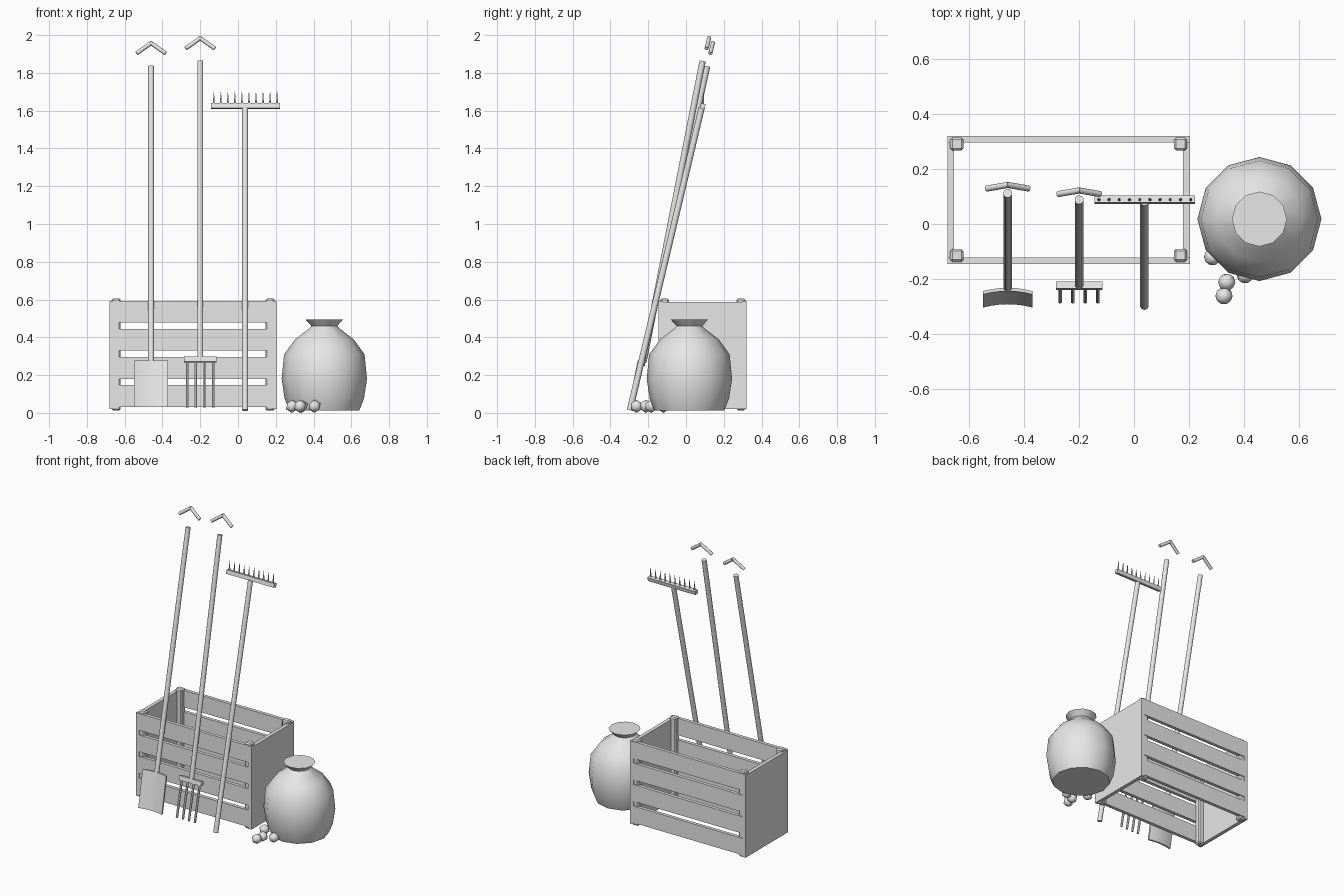
import bpy, bmesh, math
from mathutils import Vector, Matrix

if "Cube" in bpy.data.objects:
    bpy.data.objects.remove(bpy.data.objects["Cube"])

gray = bpy.data.materials.new("plain gray")
gray.diffuse_color = (0.8, 0.8, 0.8, 1)
gray.use_nodes = True
gray.node_tree.nodes["Principled BSDF"].inputs["Base Color"].default_value = gray.diffuse_color


def finish(name, bm, smooth=None):
    bmesh.ops.recalc_face_normals(bm, faces=bm.faces)
    mesh = bpy.data.meshes.new(name)
    bm.to_mesh(mesh)
    bm.free()
    mesh.materials.append(gray)
    ob = bpy.data.objects.new(name, mesh)
    bpy.context.collection.objects.link(ob)
    if smooth:
        bpy.ops.object.select_all(action='DESELECT')
        ob.select_set(True)
        bpy.context.view_layer.objects.active = ob
        bpy.ops.object.shade_smooth_by_angle(angle=math.radians(smooth))
    return ob


def box(name, lo, hi, tilt=0, bevel=0):
    lo, hi = Vector(lo), Vector(hi)
    m = (Matrix.Translation((lo + hi) / 2) @ Matrix.Rotation(-tilt, 4, 'X')
         @ Matrix.Diagonal((*(hi - lo), 1)))
    bm = bmesh.new()
    bmesh.ops.create_cube(bm, size=1, matrix=m)
    if bevel:
        bmesh.ops.bevel(bm, geom=bm.edges[:], offset=bevel, segments=1, affect='EDGES')
    return finish(name, bm)


def rod(name, a, b, r1, r2=None, sides=10):
    a, b = Vector(a), Vector(b)
    d = b - a
    m = Matrix.Translation((a + b) / 2) @ d.to_track_quat('Z', 'Y').to_matrix().to_4x4()
    bm = bmesh.new()
    bmesh.ops.create_cone(bm, cap_ends=True, segments=sides, radius1=r1,
                          radius2=r1 if r2 is None else r2, depth=d.length, matrix=m)
    return finish(name, bm, 50)


# Open crate: slatted front and back, solid ends, corner posts
for side, y in (("front", -0.145), ("back", 0.297)):
    for i in range(4):
        z = 0.032 + i * 0.1485
        box(f"{side}_slat_{i}", (-0.68, y, z), (0.204, y + 0.023, z + 0.116))
for side, x in (("left", -0.68), ("right", 0.179)):
    box(f"{side}_end_panel", (x, -0.145, 0.02), (x + 0.025, 0.32, 0.588))
    for end, y in (("front", -0.138), ("back", 0.268)):
        px = -0.67 if side == "left" else 0.145
        box(f"{side}_{end}_post", (px, y, 0.013), (px + 0.049, y + 0.047, 0.605), bevel=0.008)

# Spade and fork handles with angled grips above them
LEAN = math.atan(0.22)


def tool(name, x, bottom, top, apex):
    rod(name + "_handle", (x, *bottom), (x, *top), 0.0165)
    peak = Vector((x, *apex))
    for s in (-1, 1):
        rod(f"{name}_grip_{s}", peak - Vector((s * 0.005, 0, 0)),
            peak + Vector((s * 0.077, -0.014, -0.058)), 0.011, sides=8)


tool("spade", -0.46, (-0.235, 0.25), (0.112, 1.835), (0.143, 1.961))
tool("fork", -0.20, (-0.225, 0.27), (0.088, 1.863), (0.123, 1.987))

# Spade blade: gently dished plate
bm = bmesh.new()
n = 6
rows = []
for z, y in ((0.03, -0.284), (0.278, -0.236)):
    for t in (0, 0.012):
        rows.append([bm.verts.new((-0.46 + 0.09 * u, y - t - 0.012 * (u * u - 0.3), z))
                     for u in (2 * i / n - 1 for i in range(n + 1))])
for a, b in ((0, 1), (1, 3), (3, 2), (2, 0)):
    for i in range(n):
        bm.faces.new((rows[a][i], rows[a][i + 1], rows[b][i + 1], rows[b][i]))
for i in (0, n):
    bm.faces.new([rows[k][i] for k in (0, 1, 3, 2)])
finish("spade_blade", bm, 40)

# Fork head
box("fork_crossbar", (-0.285, -0.238, 0.268), (-0.115, -0.213, 0.297), LEAN)
for i in range(4):
    x = -0.269 + i * 0.0457
    rod(f"fork_tine_{i}", (x, -0.228, 0.28), (x, -0.283, 0.03), 0.0075, sides=6)

# Rake standing upside down
rod("rake_handle", (0.038, -0.297, 0.014), (0.038, 0.083, 1.615), 0.0165)
box("rake_bar", (-0.144, 0.076, 1.61), (0.222, 0.102, 1.637), LEAN)
for i in range(10):
    x = -0.128 + i * 0.0372
    rod(f"rake_tine_{i}", (x, 0.088, 1.63), (x, 0.094, 1.70), 0.0065, 0.001, 6)

# Round pot with flared rim
profile = ((0.185, 0.013), (0.21, 0.075), (0.226, 0.18), (0.213, 0.31), (0.155, 0.39),
           (0.08, 0.447), (0.068, 0.46), (0.1, 0.495))
bm = bmesh.new()
rings = [[bm.verts.new((0.457 + r * math.cos(i * math.pi / 6), 0.018 + r * math.sin(i * math.pi / 6), z))
          for i in range(12)] for r, z in profile]
for a, b in zip(rings, rings[1:]):
    for i in range(12):
        j = (i + 1) % 12
        bm.faces.new((a[i], a[j], b[j], b[i]))
bm.faces.new(rings[0])
bm.faces.new(rings[-1])
finish("pot", bm, 60)

# Small round fruits beside the pot
for i, (x, y) in enumerate(((0.286, -0.12), (0.338, -0.212), (0.328, -0.262), (0.405, -0.185))):
    bm = bmesh.new()
    bmesh.ops.create_icosphere(bm, subdivisions=1, radius=0.035,
                               matrix=Matrix.Translation((x, y, 0.035)))
    finish(f"fruit_{i}", bm, 60)
